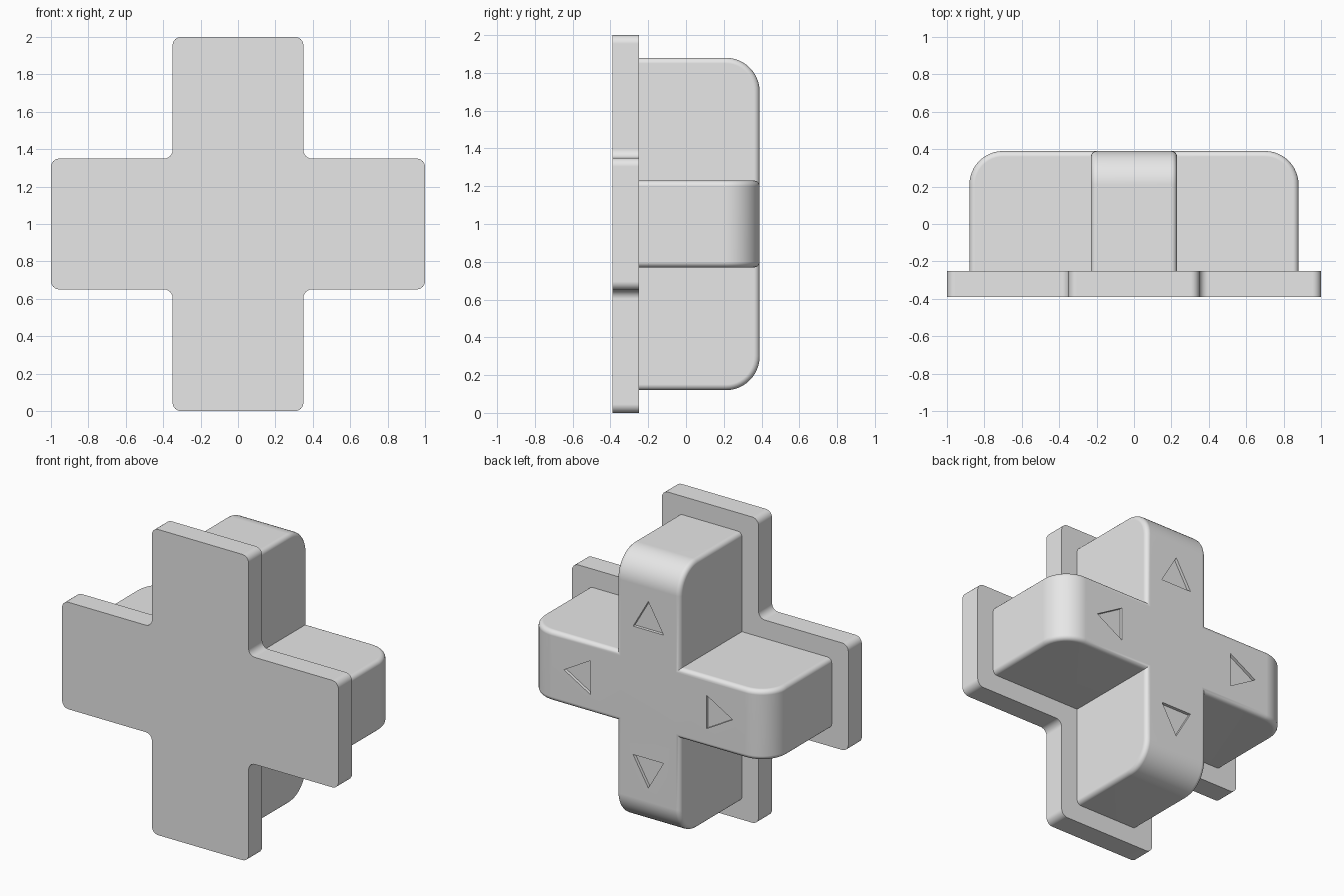
import bpy
import bmesh
import math
from mathutils import Matrix, Vector

if "Cube" in bpy.data.objects:
    bpy.data.objects.remove(bpy.data.objects["Cube"], do_unlink=True)

MID = Matrix.Translation((0, 0, 1))
BACK = 0.39        # raised face of the pad
PLATE_BACK = -0.25

grey = bpy.data.materials.new("plain grey")
grey.use_nodes = True
grey.diffuse_color = (0.8, 0.8, 0.8, 1)
for node in grey.node_tree.nodes:
    if node.type == "BSDF_PRINCIPLED":
        node.inputs["Base Color"].default_value = (0.8, 0.8, 0.8, 1)


def add_object(name, bm):
    bmesh.ops.recalc_face_normals(bm, faces=bm.faces)
    mesh = bpy.data.meshes.new(name)
    bm.to_mesh(mesh)
    bm.free()
    mesh.materials.append(grey)
    obj = bpy.data.objects.new(name, mesh)
    bpy.context.collection.objects.link(obj)
    return obj


def activate(obj):
    bpy.ops.object.select_all(action="DESELECT")
    obj.select_set(True)
    bpy.context.view_layer.objects.active = obj


def prism(bm, points, y0, y1):
    """Extrude an outline of (x, z) points from y0 to y1."""
    face = bm.faces.new([bm.verts.new((x, y0, z)) for x, z in points])
    result = bmesh.ops.extrude_face_region(bm, geom=[face])
    verts = [v for v in result["geom"] if isinstance(v, bmesh.types.BMVert)]
    bmesh.ops.translate(bm, verts=verts, vec=(0, y1 - y0, 0))


def round_edges(bm, edges, radius, segments):
    bmesh.ops.bevel(bm, geom=edges, offset=radius, offset_type="OFFSET",
                    segments=segments, profile=0.5, affect="EDGES")


def make_bar(name, angle):
    """Bar with large rounds at its ends and a small round along its sides."""
    bm = bmesh.new()
    y0 = PLATE_BACK - 0.05
    bmesh.ops.create_cube(bm, size=1)
    bmesh.ops.scale(bm, verts=bm.verts, vec=(1.76, BACK - y0, 0.46))
    bmesh.ops.translate(bm, verts=bm.verts, vec=(0, (BACK + y0) / 2, 0))
    ends = [e for e in bm.edges
            if all(v.co.y > 0 for v in e.verts)
            and abs(e.verts[0].co.x - e.verts[1].co.x) < 0.01]
    round_edges(bm, ends, 0.18, 12)
    bm.normal_update()
    rims = [e for e in bm.edges
            if sum(abs(f.normal.z) > 0.9 for f in e.link_faces) == 1
            and any(v.co.y > y0 + 0.01 for v in e.verts)]
    round_edges(bm, rims, 0.03, 5)
    bm.transform(MID @ Matrix.Rotation(angle, 4, "Y"))
    return add_object(name, bm)


def apply_boolean(target, other, operation):
    mod = target.modifiers.new(operation.lower(), "BOOLEAN")
    mod.operation = operation
    mod.solver = "EXACT"
    mod.object = other
    activate(target)
    bpy.ops.object.modifier_apply(modifier=mod.name)
    bpy.data.objects.remove(other, do_unlink=True)


def finish(obj):
    activate(obj)
    bpy.ops.object.shade_smooth_by_angle(angle=math.radians(35))
    normals = obj.modifiers.new("flat face normals", "WEIGHTED_NORMAL")
    normals.keep_sharp = True


# Cross-shaped base plate with rounded outer and inner corners
bm = bmesh.new()
arm = [Vector((0.35, 0.35)), Vector((0.35, 1)), Vector((-0.35, 1))]
outline = [Matrix.Rotation(math.pi / 2 * i, 2) @ p for i in range(4) for p in arm]
prism(bm, outline, -BACK, PLATE_BACK)
corners = [e for e in bm.edges if abs(e.verts[0].co.y - e.verts[1].co.y) > 0.1]
round_edges(bm, corners, 0.045, 6)
bm.transform(MID)
plate = add_object("base_plate", bm)
finish(plate)

# Raised cross button from two crossing bars
button = make_bar("cross_button", 0)
apply_boolean(button, make_bar("upright_bar", math.pi / 2), "UNION")

# Arrow recesses, one on each arm, pointing outwards
bm = bmesh.new()
arrow = [Vector((-0.11, 0.42)), Vector((0.11, 0.42)), Vector((0, 0.61))]
for i in range(4):
    turn = Matrix.Rotation(math.pi / 2 * i, 2)
    prism(bm, [turn @ p for p in arrow], BACK - 0.02, BACK + 0.1)
bm.transform(MID)
cutter = add_object("arrow_cutter", bm)
cutter.hide_render = True
apply_boolean(button, cutter, "DIFFERENCE")
finish(button)
